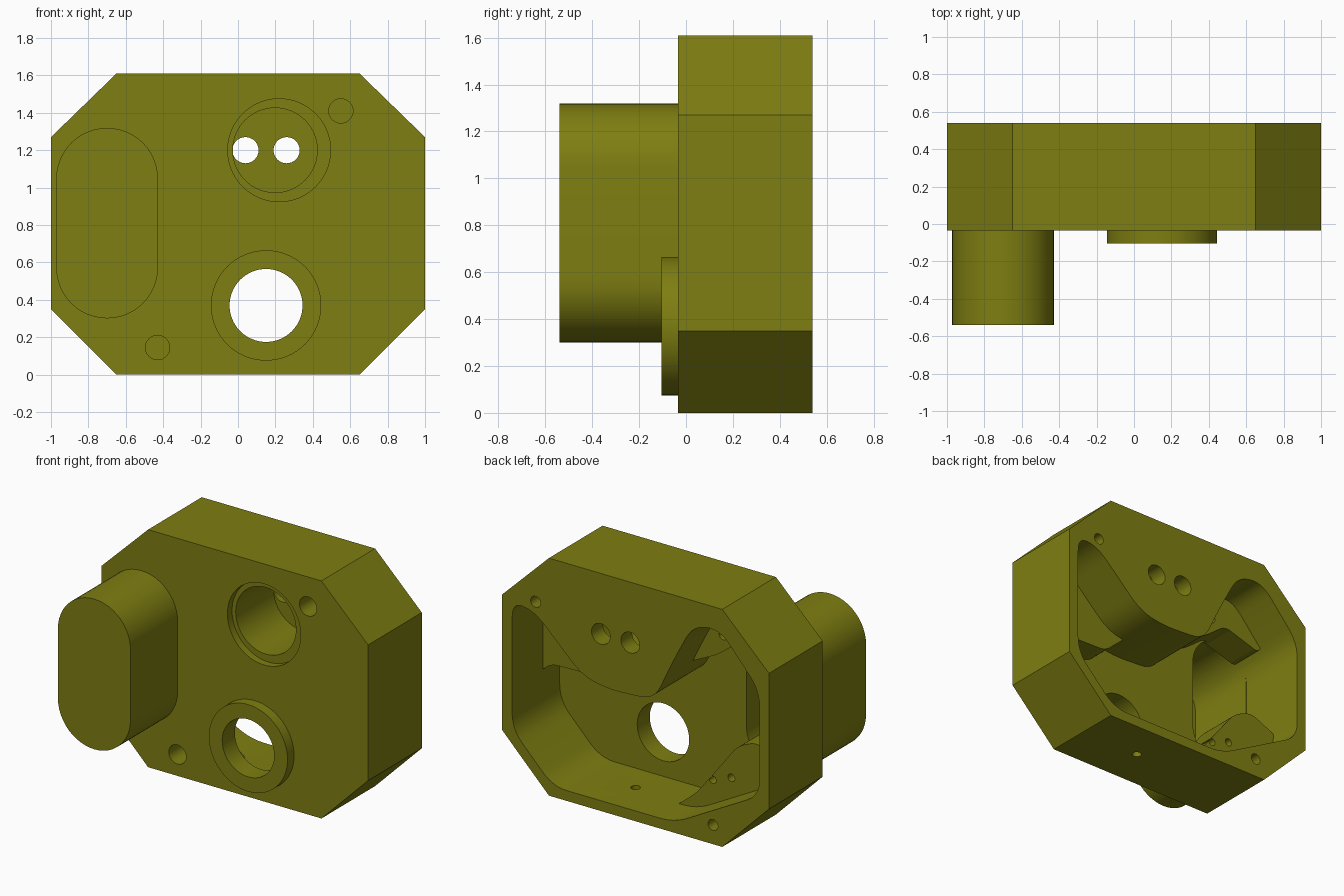
import bpy, bmesh, math

cube = bpy.data.objects.get("Cube")
if cube:
    bpy.data.objects.remove(cube, do_unlink=True)

olive = bpy.data.materials.new("olive")
olive.use_nodes = True
colour = (0.21, 0.21, 0.006, 1)
olive.diffuse_color = colour
olive.node_tree.nodes["Principled BSDF"].inputs["Base Color"].default_value = colour


def circle(x, z, r, n=48):
    return [(x + r * math.cos(2 * math.pi * i / n), z + r * math.sin(2 * math.pi * i / n))
            for i in range(n)]


def stadium(x, z, r, half, n=24):
    """Upright slot: two half circles joined by straight sides."""
    ends = [(0, half), (math.pi, -half)]
    return [(x + r * math.cos(a + math.pi * i / n), z + h + r * math.sin(a + math.pi * i / n))
            for a, h in ends for i in range(n + 1)]


def rounded(points, r, n=6):
    """Round every corner of a polygon with a short curve."""
    out = []
    for i, (px, pz) in enumerate(points):
        ends = []
        for qx, qz in (points[i - 1], points[(i + 1) % len(points)]):
            d = math.hypot(qx - px, qz - pz)
            k = min(r, d * 0.48) / d
            ends.append((px + (qx - px) * k, pz + (qz - pz) * k))
        (ax, az), (bx, bz) = ends
        for j in range(n + 1):
            t = j / n
            u = 1 - t
            out.append((u * u * ax + 2 * u * t * px + t * t * bx,
                        u * u * az + 2 * u * t * pz + t * t * bz))
    return out


def prism(name, profile, y0, y1):
    """Extrude an x-z profile from y0 to y1."""
    bm = bmesh.new()
    face = bm.faces.new([bm.verts.new((x, y0, z)) for x, z in profile])
    moved = bmesh.ops.extrude_face_region(bm, geom=[face])["geom"]
    bmesh.ops.translate(bm, vec=(0, y1 - y0, 0),
                        verts=[v for v in moved if isinstance(v, bmesh.types.BMVert)])
    bmesh.ops.recalc_face_normals(bm, faces=bm.faces)
    mesh = bpy.data.meshes.new(name)
    bm.to_mesh(mesh)
    bm.free()
    mesh.materials.append(olive)
    ob = bpy.data.objects.new(name, mesh)
    bpy.context.collection.objects.link(ob)
    return ob


def combine(tool, operation):
    """Merge a part into the housing, or cut it away, then drop the helper."""
    mod = housing.modifiers.new(tool.name, "BOOLEAN")
    mod.operation = operation
    mod.solver = "EXACT"
    mod.object = tool
    bpy.context.view_layer.objects.active = housing
    bpy.ops.object.modifier_apply(modifier=mod.name)
    bpy.data.objects.remove(tool, do_unlink=True)


def add(name, profile, y0, y1):
    combine(prism(name, profile, y0, y1), "UNION")


def cut(name, profile, y0, y1):
    combine(prism(name, profile, y0, y1), "DIFFERENCE")


FRONT, BACK, FLOOR = -0.035, 0.54, 0.03

# Octagonal block with a slot-shaped cover and a ring on the front
housing = prism("housing", [(-0.65, 0), (0.65, 0), (1, 0.35), (1, 1.27), (0.65, 1.61),
                            (-0.65, 1.61), (-1, 1.27), (-1, 0.35)], FRONT, BACK)
add("cover", stadium(-0.7, 0.81, 0.272, 0.237), -0.54, 0.0)
add("ring", circle(0.15, 0.37, 0.295, 64), -0.105, 0.0)

# Cavity open to the back, and the pocket inside the cover
cavity = [(0.926, 0.38), (0.926, 1.24), (0.76, 1.22), (0.4, 0.88), (0.2, 0.84), (-0.14, 0.86),
          (-0.28, 1.16), (-0.43, 1.44), (-0.63, 1.47), (-0.93, 1.13), (-0.93, 0.42),
          (-0.29, 0.07), (0.62, 0.07)]
cut("cavity", rounded(cavity, 0.11), FLOOR, BACK + 0.1)
cut("cover_pocket", stadium(-0.7, 0.81, 0.225, 0.237), -0.48, FLOOR + 0.03)

# Recessed bosses inside the cavity
add("lower_boss", rounded([(-0.12, 0.04), (-0.29, 0.18), (-0.6, 0.58), (-0.74, 0.64),
                           (-0.96, 0.54), (-0.96, 0.36), (-0.65, 0.04)], 0.06), 0.005, 0.3)
add("left_boss", rounded([(0.96, 0.63), (0.86, 0.71), (0.42, 0.72), (0.25, 0.87),
                          (0.25, 1.3), (0.96, 1.25)], 0.05), 0.005, 0.21)
add("upper_boss", rounded([(-0.15, 1.0), (-0.4, 1.12), (-0.57, 1.25), (-0.86, 1.16),
                           (-0.9, 1.3), (-0.7, 1.5), (-0.15, 1.5)], 0.05), 0.005, 0.24)

# Ring opening and stepped bore
cut("ring_opening", circle(0.15, 0.37, 0.195, 64), -0.2, 0.1)
cut("counterbore", circle(0.22, 1.2, 0.275, 64), -0.2, 0.015)
cut("bore", circle(0.198, 1.2, 0.226, 64), -0.1, 0.42)

# Round holes: x, z, radius, start and end depth
holes = [(0.04, 1.2, 0.07, 0.35, 0.6), (0.26, 1.2, 0.07, 0.35, 0.6),
         (0.55, 1.41, 0.065, -0.2, 0.16), (-0.43, 0.145, 0.065, -0.2, 0.16),
         (0.75, 1.287, 0.037, 0.36, 0.6), (-0.58, 0.13, 0.037, 0.36, 0.6),
         (-0.41, 0.3, 0.026, 0.2, 0.4), (-0.55, 0.35, 0.026, 0.2, 0.4),
         (-0.45, 1.27, 0.035, 0.12, 0.3)]
for x, z, r, y0, y1 in holes:
    cut("hole", circle(x, z, r, 32), y0, y1)

# Drain hole through the bottom wall
drain = prism("drain", circle(0, 0, 0.03, 24), -0.1, 0.1)
drain.rotation_euler.x = math.pi / 2
drain.location = (0.195, 0.26, 0.03)
bpy.context.view_layer.update()
combine(drain, "DIFFERENCE")

bpy.ops.object.select_all(action="DESELECT")
housing.select_set(True)
bpy.context.view_layer.objects.active = housing
bpy.ops.object.shade_smooth_by_angle(angle=math.radians(30))
